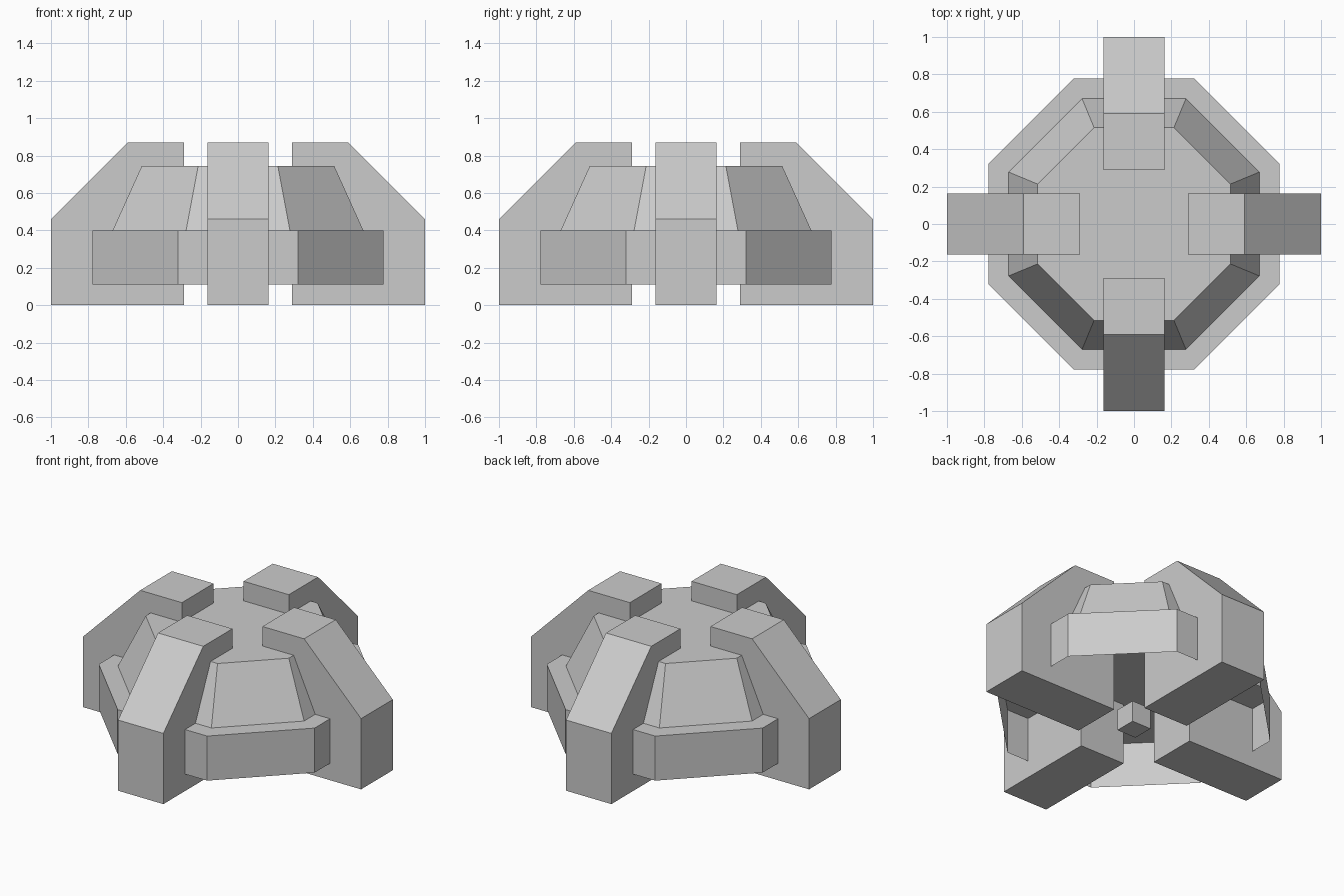
import bpy, bmesh
from math import pi, cos
from mathutils import Matrix

if "Cube" in bpy.data.objects:
    bpy.data.objects.remove(bpy.data.objects["Cube"])


def make_object(name, bm):
    bmesh.ops.recalc_face_normals(bm, faces=bm.faces)
    mesh = bpy.data.meshes.new(name)
    bm.to_mesh(mesh)
    bm.free()
    obj = bpy.data.objects.new(name, mesh)
    bpy.context.collection.objects.link(obj)
    return obj


def octagon_shell(name, r_low, r_high, z_low, z_high):
    """Eight-sided shell with flats at the given radii, open underneath."""
    k = cos(pi / 8)
    bm = bmesh.new()
    mat = Matrix.Translation((0, 0, (z_low + z_high) / 2)) @ Matrix.Rotation(pi / 8, 4, 'Z')
    bmesh.ops.create_cone(bm, cap_ends=True, segments=8, radius1=r_low / k,
                          radius2=r_high / k, depth=z_high - z_low, matrix=mat)
    bmesh.ops.recalc_face_normals(bm, faces=bm.faces)
    base = [f for f in bm.faces if f.normal.z < -0.9]
    bmesh.ops.delete(bm, geom=base, context='FACES_ONLY')
    return make_object(name, bm)


def buttress(name, angle):
    """Chamfered side profile extruded to the leg width."""
    profile = [(0.29, 0), (1, 0), (1, 0.46), (0.59, 0.87), (0.29, 0.87)]
    half = 0.163
    bm = bmesh.new()
    face = bm.faces.new([bm.verts.new((r, -half, z)) for r, z in profile])
    ext = bmesh.ops.extrude_face_region(bm, geom=[face], use_keep_orig=True)
    verts = [v for v in ext['geom'] if isinstance(v, bmesh.types.BMVert)]
    bmesh.ops.translate(bm, verts=verts, vec=(0, 2 * half, 0))
    bmesh.ops.rotate(bm, verts=bm.verts, matrix=Matrix.Rotation(angle, 3, 'Z'))
    return make_object(name, bm)


# Octagonal body: straight lower band and tapered upper housing
octagon_shell("lower_band", 0.777, 0.777, 0.11, 0.40)
octagon_shell("upper_housing", 0.67, 0.515, 0.40, 0.743)

# Four buttress legs
for i, side in enumerate(("right", "back", "left", "front")):
    buttress(side + "_leg", i * pi / 2)

# Small core block in the middle of the underside
bm = bmesh.new()
bmesh.ops.create_cube(bm, size=0.138, matrix=Matrix.Translation((0, 0, 0.112)))
make_object("core_block", bm)
